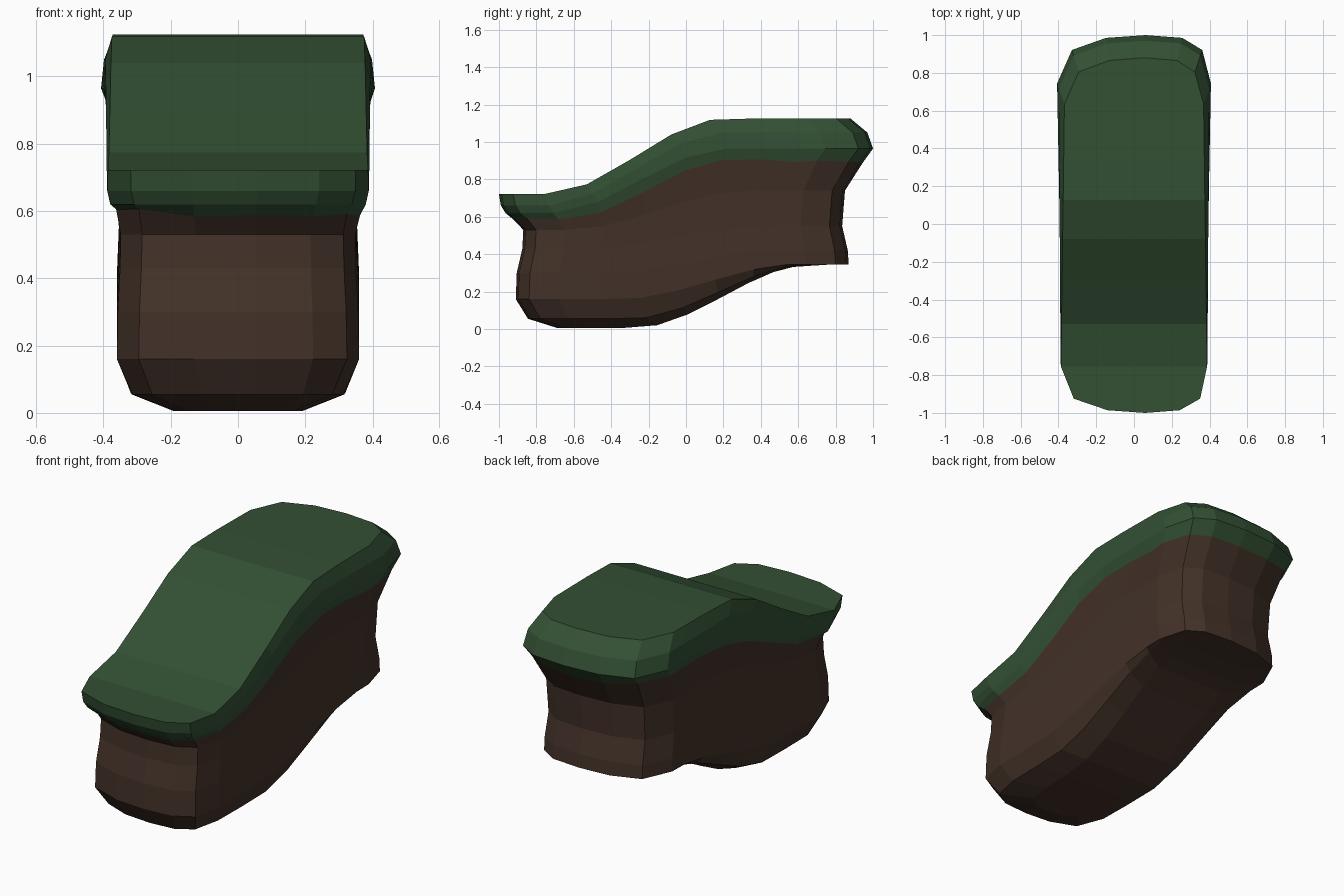
import bpy, bmesh, random

if "Cube" in bpy.data.objects:
    bpy.data.objects.remove(bpy.data.objects["Cube"])
random.seed(4)


def material(name, rgb):
    m = bpy.data.materials.new(name)
    m.diffuse_color = (*rgb, 1)
    m.use_nodes = True
    m.node_tree.nodes["Principled BSDF"].inputs["Base Color"].default_value = m.diffuse_color
    return m


# Height blend from the low front to the high back, centred on y = c
def ramp(y, c):
    t = min(1, max(0, (y - c + 0.47) / 0.94))
    return t * t * (3 - 2 * t)


# Plan outline stations: y, left width, right width (normalised)
PLAN = [(-0.985, .36, .62), (-0.92, .82, .90), (-0.74, 1, 1), (-0.5, 1, 1),
        (-0.25, 1, 1), (-0.02, 1, 1), (0.2, 1, 1), (0.43, 1, 1), (0.62, 1, 1),
        (0.74, 1, 1), (0.92, .80, .88), (0.985, .36, .62)]

# Each ring: front y, back y, front half width, back half width,
# front z, back z, ramp centre
GRASS = [(-1.0, .88, .39, .365, .722, 1.125, -.27),
         (-.99, .97, .387, .40, .66, 1.05, -.27),
         (-.965, 1.0, .375, .412, .62, .965, -.25),
         (-.925, .945, .358, .39, .595, .90, -.20)]
SOIL = [GRASS[-1],
        (-.87, .85, .347, .36, .53, .74, -.15),
        (-.875, .835, .35, .355, .43, .55, -.05),
        (-.905, .865, .357, .36, .30, .42, .03),
        (-.91, .87, .36, .36, .16, .346, .12),
        (-.845, .84, .31, .335, .055, .345, .18),
        (-.69, .74, .18, .23, .006, .345, .20)]
JITTER = [random.uniform(-.014, .014) for _ in range(40)]


def ring(bm, spec, uneven):
    f, b, wf, wb, zf, zb, c = spec

    def vert(y, u, i):
        t = (y + 1) / 2
        yy = f + (b - f) * t
        x = u * (wf + (wb - wf) * t)
        z = zf + (zb - zf) * ramp(yy, c) + (JITTER[i] if uneven else 0)
        return bm.verts.new((x, yy, z))
    n = len(PLAN)
    pts = [vert(-1, .15, 0)]
    pts += [vert(p[0], p[2], i + 1) for i, p in enumerate(PLAN)]
    pts += [vert(1, .15, n + 1)]
    pts += [vert(p[0], -p[1], i + n + 2) for i, p in enumerate(reversed(PLAN))]
    return pts


# Strips across a ring so that the cap follows the ramp
def cap(bm, r):
    m, h = len(r), len(r) // 2
    bm.faces.new((r[0], r[1], r[-1]))
    for i in range(1, h - 1):
        bm.faces.new((r[i], r[i + 1], r[m - i - 1], r[m - i]))
    bm.faces.new((r[h - 1], r[h], r[h + 1]))


# One closed-looking body: grass rings above, soil rings below
bm = bmesh.new()
specs = GRASS + SOIL[1:]
rings = [ring(bm, s, k == 3) for k, s in enumerate(specs)]
for k, (a, b) in enumerate(zip(rings, rings[1:])):
    for i in range(len(a)):
        j = (i + 1) % len(a)
        face = bm.faces.new((a[i], a[j], b[j], b[i]))
        face.material_index = 0 if k < 3 else 1
cap(bm, rings[0])
n0 = len(bm.faces)
cap(bm, rings[-1])
bm.faces.ensure_lookup_table()
for face in bm.faces[n0:]:
    face.material_index = 1
bmesh.ops.recalc_face_normals(bm, faces=bm.faces)

mesh = bpy.data.meshes.new("sloped_grass_block")
bm.to_mesh(mesh)
bm.free()
mesh.materials.append(material("grass green", (.033, .080, .034)))
mesh.materials.append(material("soil brown", (.055, .031, .021)))
bpy.context.collection.objects.link(bpy.data.objects.new("sloped_grass_block", mesh))
